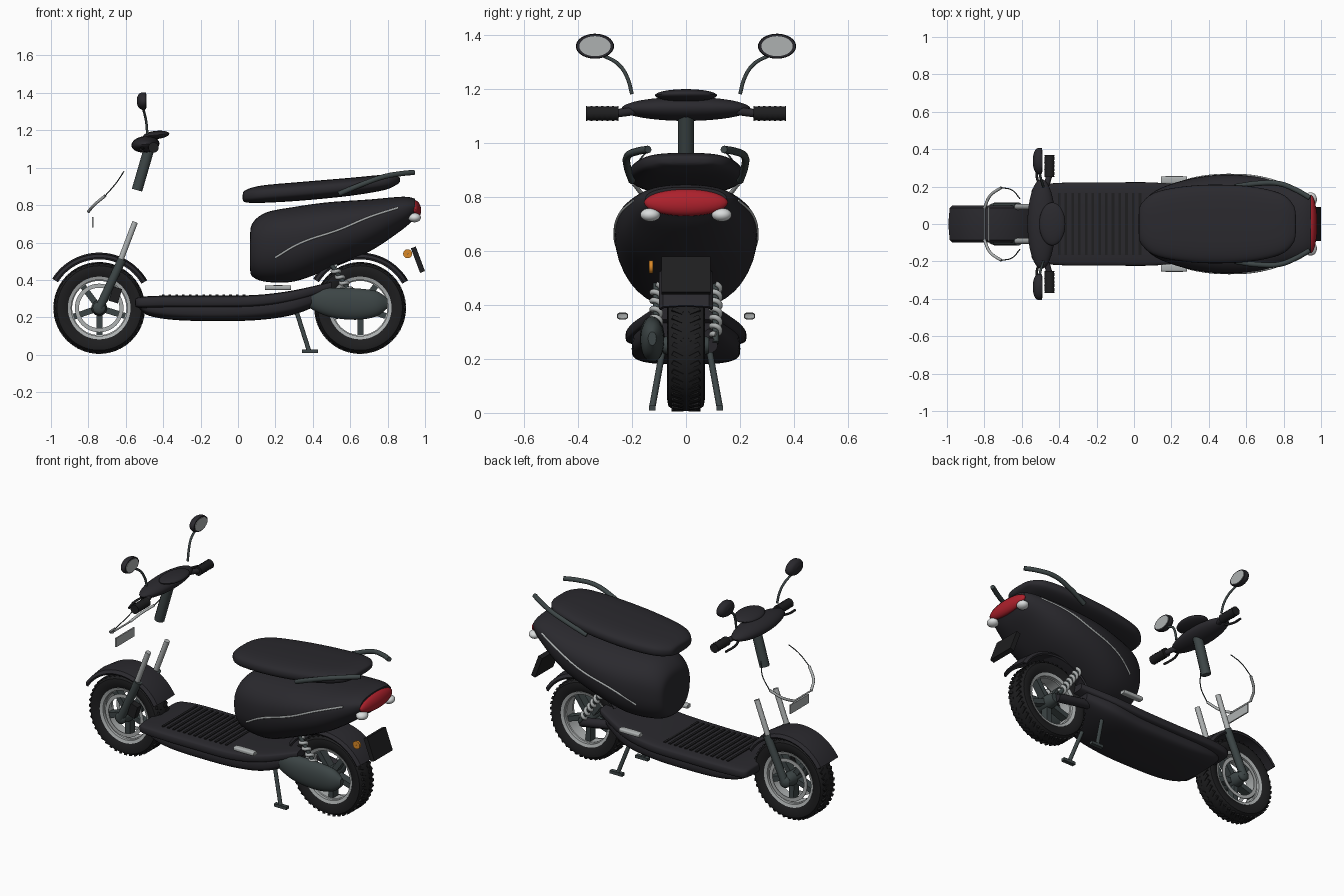
import bpy, bmesh, math
from math import sin, cos, pi, radians
from mathutils import Vector, Matrix
from mathutils.bvhtree import BVHTree

if "Cube" in bpy.data.objects:
    bpy.data.objects.remove(bpy.data.objects["Cube"])


def material(name, *rgb):
    mat = bpy.data.materials.new(name)
    mat.use_nodes = True
    mat.diffuse_color = (*rgb, 1)
    mat.node_tree.nodes["Principled BSDF"].inputs["Base Color"].default_value = (*rgb, 1)
    return mat


BODY = material("body black", .023, .022, .027)
RUBBER = material("rubber black", .013, .013, .014)
METAL = material("dark metal", .046, .06, .061)
SILVER = material("silver", .42, .44, .44)
RED = material("lamp red", .42, .015, .025)
ORANGE = material("reflector orange", .7, .25, .02)
WHITE = material("lamp white", .7, .72, .72)


def add(name, mesh, mat):
    mesh.materials.clear()
    mesh.materials.append(mat)
    mesh.shade_smooth()
    mesh.set_sharp_from_angle(angle=radians(40))
    obj = bpy.data.objects.new(name, mesh)
    bpy.context.collection.objects.link(obj)
    return obj


def finish(name, bm, mat):
    bmesh.ops.recalc_face_normals(bm, faces=bm.faces)
    mesh = bpy.data.meshes.new(name)
    bm.to_mesh(mesh)
    bm.free()
    return add(name, mesh, mat)


def placed(center, size, tilt=0):
    return Matrix.Translation(center) @ Matrix.Rotation(tilt, 4, 'Y') @ Matrix.Diagonal((*size, 1))


def box(name, center, size, mat, tilt=0):
    bm = bmesh.new()
    bmesh.ops.create_cube(bm, size=1, matrix=placed(center, size, tilt))
    return finish(name, bm, mat)


def ellipsoid(name, center, radii, mat, tilt=0):
    bm = bmesh.new()
    bmesh.ops.create_uvsphere(bm, u_segments=32, v_segments=16, radius=1,
                              matrix=placed(center, radii, tilt))
    return finish(name, bm, mat)


def tube(name, points, radius, mat, straight=False):
    curve = bpy.data.curves.new(name, 'CURVE')
    curve.dimensions = '3D'
    curve.bevel_depth = radius
    curve.bevel_resolution = 3
    curve.use_fill_caps = True
    curve.resolution_u = 8
    spline = curve.splines.new('POLY' if straight else 'BEZIER')
    knots = spline.points if straight else spline.bezier_points
    knots.add(len(points) - 1)
    for knot, point in zip(knots, points):
        knot.co = (*point, 1) if straight else point
        if not straight:
            knot.handle_left_type = knot.handle_right_type = 'AUTO'
    temp = bpy.data.objects.new(name, curve)
    bpy.context.collection.objects.link(temp)
    graph = bpy.context.evaluated_depsgraph_get()
    mesh = bpy.data.meshes.new_from_object(temp.evaluated_get(graph))
    bpy.data.objects.remove(temp)
    return add(name, mesh, mat)


def skin(name, rings, mat, closed, caps=False):
    """Bridge rings of points; closed joins the last ring to the first."""
    bm = bmesh.new()
    grid = [[bm.verts.new(p) for p in ring] for ring in rings]
    n = len(grid[0])
    for a, b in zip(grid, grid[1:] + grid[:1] if closed else grid[1:]):
        for i in range(n):
            bm.faces.new((a[i], a[(i + 1) % n], b[(i + 1) % n], b[i]))
    if caps:
        bm.faces.new(grid[0])
        bm.faces.new(grid[-1])
    return finish(name, bm, mat)


def arc(name, profile, center, mat, start=0, end=360, steps=48):
    """Sweep a closed (radius, y) profile about the y axis."""
    full = end - start == 360
    angles = [radians(start + (end - start) * i / steps) for i in range(steps + (not full))]
    rings = [[Vector(center) + Vector((r * cos(a), y, r * sin(a))) for r, y in profile] for a in angles]
    return skin(name, rings, mat, full, not full)


def mirrored(half):
    return half + [(r, -y) for r, y in reversed(half)]


def loft(name, rows, mat, power, belt=.5, steps=5, n=40):
    """Smooth hull through (x, bottom, top, half width) stations, widest at the belt."""
    rows = [Vector(r) for r in rows]
    pts = [rows[0]] + rows + [rows[-1]]
    path = []
    for a, b, c, d in zip(pts, pts[1:], pts[2:], pts[3:]):
        for i in range(steps):
            t = i / steps
            path.append(b + (c - a) * t / 2 + (a * 2 - b * 5 + c * 4 - d) * t * t / 2
                        + (b * 3 - a - c * 3 + d) * t ** 3 / 2)
    path.append(rows[-1])
    bend = lambda v: math.copysign(abs(v) ** power, v)
    rings = []
    for x, lo, hi, w in path:
        mid = lo + (hi - lo) * belt
        around = [(bend(cos(2 * pi * i / n)), bend(sin(2 * pi * i / n))) for i in range(n)]
        rings.append([(x, w * c, mid + s * (hi - mid if s > 0 else mid - lo)) for c, s in around])
    return skin(name, rings, mat, False, True)


def radial_boxes(name, center, count, radius, size, y, skew, mat):
    bm = bmesh.new()
    for i in range(count):
        for side in ((-1, 1) if y else (1,)):
            turn = Matrix.Rotation(2 * pi * i / count + .3, 4, 'Y')
            place = Matrix.Translation((radius, side * y, 0)) @ Matrix.Rotation(side * skew, 4, 'X')
            bmesh.ops.create_cube(bm, size=1, matrix=Matrix.Translation(center) @ turn @ place
                                  @ Matrix.Diagonal((*size, 1)))
    return finish(name, bm, mat)


# Wheels and fenders
for label, x in (("front", -.742), ("rear", .653)):
    hub = (x, 0, .25)
    arc(label + "_tyre", mirrored([(.165, -.052), (.2, -.07), (.226, -.065), (.238, -.045), (.243, -.01)]), hub, RUBBER, steps=64)
    radial_boxes(label + "_tread", hub, 44, .236, (.018, .042, .016), .031, .45, RUBBER)
    arc(label + "_rim", mirrored([(.15, -.05), (.168, -.056), (.168, -.045), (.145, -.03)]), hub, SILVER)
    radial_boxes(label + "_spokes", hub, 5, .09, (.13, .05, .032), 0, 0, METAL)
    arc(label + "_hub", mirrored([(.001, -.085), (.03, -.085), (.042, -.04)]), hub, METAL)
    for y in (-.054, .054) if label == "front" else ():
        arc("brake_disc", [(.108, y), (.13, y), (.13, y + .004), (.108, y + .004)], hub, SILVER)
    shell = [(.27, -.1), (.287, -.085), (.296, 0), (.287, .085), (.27, .1)]
    inner = [(r - .01, y * .94) for r, y in reversed(shell)]
    arc(label + "_fender", shell + inner, hub, BODY, 30, 148, 32)

# Fork and steering stem
for side in (-1, 1):
    y = side * .092
    tube("fork_lower", [(-.742, y, .25), (-.62, y, .51)], .024, METAL, True)
    tube("fork_upper", [(-.63, y, .5), (-.55, y, .71)], .016, SILVER, True)
    ellipsoid("axle_cap", (-.742, y, .25), (.035, .02, .035), METAL)
box("brake_caliper", (-.655, -.08, .32), (.05, .04, .08), RUBBER, .3)
tube("steering_stem", [(-.54, 0, .88), (-.47, 0, 1.12)], .03, METAL, True)

# Handlebar and dashboard
ellipsoid("handlebar_cover", (-.495, 0, 1.125), (.075, .24, .044), BODY, -.1)
ellipsoid("dashboard", (-.437, 0, 1.175), (.07, .115, .022), BODY, -.1)
for side in (-1, 1):
    ribs = [(.028 - .003 * (i % 2), side * (.25 + .01 * i)) for i in range(13)]
    arc("ribbed_grip", [(.001, ribs[0][1])] + ribs + [(.001, ribs[-1][1])], (-.452, 0, 1.108), RUBBER, steps=20)
    tube("handlebar_end", [(-.48, side * .17, 1.12), (-.452, side * .26, 1.108)], .016, BODY)
    tube("brake_lever", [(-.5, side * .19, 1.11), (-.52, side * .26, 1.1), (-.51, side * .34, 1.09)], .007, RUBBER)
    tube("mirror_stem", [(-.485, side * .2, 1.18), (-.49, side * .217, 1.24), (-.5, side * .25, 1.29),
                         (-.51, side * .31, 1.325)], .007, METAL)
    shell = loft("mirror_shell", [(-.54, 1.34, 1.374, .025), (-.53, 1.32, 1.394, .055), (-.512, 1.311, 1.403, .07),
                                  (-.492, 1.313, 1.401, .068)], BODY, 1)
    glass = loft("mirror_glass", [(-.494, 1.32, 1.394, .058), (-.489, 1.32, 1.394, .058)], SILVER, 1)
    shell.location.y = glass.location.y = side * .337

# Front trim frame
for side in (-1, 1):
    tube("trim_arm", [(-.8, side * .085, .765), (-.77, side * .15, .8), (-.71, side * .195, .85)], .008, SILVER)
    tube("trim_wire", [(-.71, side * .195, .85), (-.65, side * .18, .92), (-.61, side * .135, .98)], .003, METAL)
box("trim_plate", (-.776, 0, .708), (.008, .18, .055), SILVER)
tube("trim_bar", [(-.8, -.085, .765), (-.8, .085, .765)], .005, SILVER, True)

# Footboard
loft("deck_tray", [(-.53, .25, .28, .12), (-.48, .21, .29, .17), (-.35, .187, .29, .195), (-.15, .18, .29, .2),
                   (.1, .185, .3, .2), (.3, .215, .33, .19), (.46, .28, .36, .13)], BODY, .6)
loft("deck_top", [(-.55, .265, .29, .15), (-.53, .25, .308, .2), (-.4, .25, .316, .22), (-.15, .25, .316, .222),
                  (.1, .255, .32, .222), (.3, .285, .345, .2), (.5, .345, .39, .13)], BODY, .4)
for i in range(13):
    box("deck_rib", (-.4 + .036 * i, 0, .316), (.014, .33, .01), RUBBER)

# Rear body and its trim
body = loft("rear_body", [(.065, .47, .62, .09), (.075, .42, .7, .145), (.15, .39, .76, .195), (.3, .392, .79, .242),
                          (.48, .455, .815, .264), (.7, .55, .83, .247), (.88, .67, .845, .188), (.945, .73, .835, .15)],
            BODY, .85, .58)
bm = bmesh.new()
bm.from_mesh(body.data)
tree = BVHTree.FromBMesh(bm)
bm.free()
for side in (-1, 1):
    line = []
    for x, z in ((.2, .52), (.33, .595), (.545, .67), (.7, .735), (.855, .785)):
        hit = tree.ray_cast(Vector((x, side, z)), Vector((0, -side, 0)))[0]
        line.append(hit)
    tube("side_trim", line, .006, SILVER)

# Seat with grab rails
loft("seat", [(.025, .83, .855, .05), (.04, .815, .88, .11), (.13, .812, .905, .175), (.35, .825, .925, .208),
              (.6, .85, .946, .203), (.78, .88, .962, .165), (.85, .91, .955, .105), (.865, .925, .945, .05)], BODY, .7)
for side in (-1, 1):
    tube("grab_rail", [(.54, side * .2, .86), (.66, side * .217, .91), (.78, side * .215, .952),
                       (.87, side * .18, .968), (.94, side * .14, .975)], .014, METAL)

# Tail lamps, reflector and plate
ellipsoid("tail_lamp", (.945, 0, .778), (.034, .155, .05), RED, -.15)
for side in (-1, 1):
    ellipsoid("rear_indicator", (.944, side * .132, .733), (.034, .037, .025), WHITE)
arc("reflector", [(.001, -.007), (.024, -.007), (.024, .007), (.001, .007)], (.907, -.13, .54), ORANGE, steps=24)
box("plate_holder", (.962, 0, .508), (.028, .18, .14), RUBBER, -.36)

# Swing arm, drive cover and shocks
drive = loft("drive_cover", [(.33, .3, .335, .015), (.4, .24, .352, .035), (.5, .2, .358, .045), (.63, .187, .355, .045),
                             (.74, .205, .34, .04), (.8, .25, .3, .015)], METAL, .95)
drive.location.y = -.125
tube("swing_arm", [(.36, .09, .3), (.653, .09, .25)], .028, BODY, True)
for side in (-1, 1):
    top, low = Vector((.5, side * .11, .48)), Vector((.653, side * .11, .26))
    axis = (low - top).normalized()
    across = axis.cross(Vector((0, 1, 0)))
    coil = []
    for i in range(97):
        a = 2 * pi * i / 16
        coil.append(top.lerp(low, .05 + .85 * i / 96) + (across * cos(a) + Vector((0, sin(a), 0))) * .016)
    tube("shock_spring", coil, .01, SILVER, True)
    tube("shock_rod", [top, low], .012, METAL, True)

# Stand and foot pegs
for side in (-1, 1):
    tube("stand_leg", [(.31, side * .085, .24), (.38, side * .125, .02)], .012, METAL, True)
    box("stand_foot", (.385, side * .125, .018), (.085, .025, .018), METAL)
    peg = loft("foot_peg", [(.148, .35, .366, .014), (.156, .346, .371, .02), (.272, .346, .371, .02),
                            (.28, .35, .366, .014)], SILVER, .6)
    peg.location.y = side * .235
